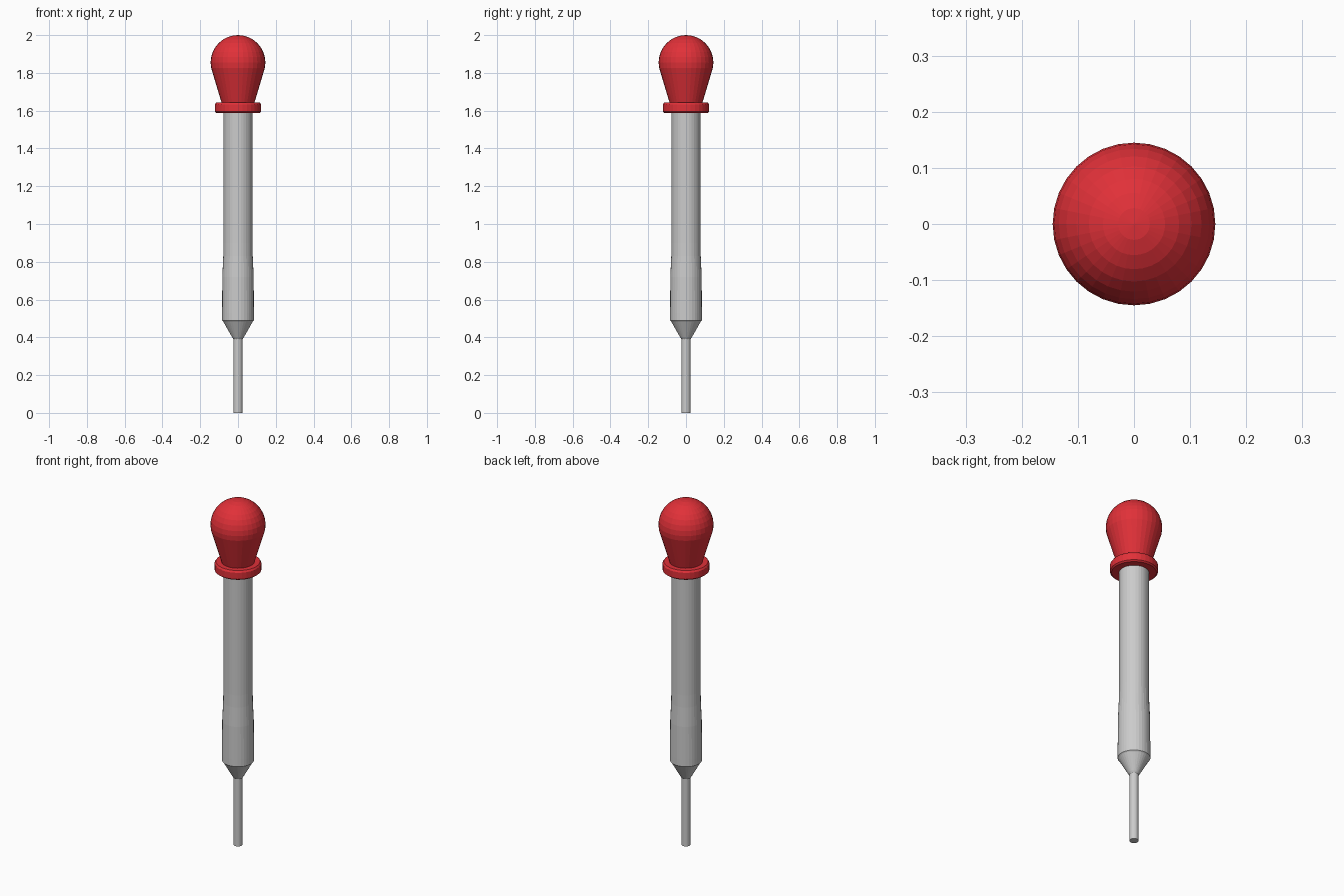
import bpy, bmesh
from math import sin, cos, pi, radians

if "Cube" in bpy.data.objects:
    bpy.data.objects.remove(bpy.data.objects["Cube"])

SIDES = 32


def lathe(name, profile, material=None):
    """Revolve a (radius, z) profile, listed bottom to top, around the z axis."""
    bm = bmesh.new()
    rings = []
    for r, z in profile:
        if r < 1e-5:
            rings.append([bm.verts.new((0, 0, z))] * SIDES)
        else:
            rings.append([bm.verts.new((r * cos(2 * pi * i / SIDES), r * sin(2 * pi * i / SIDES), z))
                          for i in range(SIDES)])
    for low, high in zip(rings, rings[1:]):
        for i in range(SIDES):
            j = (i + 1) % SIDES
            corners = [low[i], low[j], high[j], high[i]]
            bm.faces.new(list(dict.fromkeys(corners)))
    # Close the open ends
    if profile[0][0] > 1e-5:
        bm.faces.new(rings[0][::-1])
    if profile[-1][0] > 1e-5:
        bm.faces.new(rings[-1])
    bmesh.ops.recalc_face_normals(bm, faces=bm.faces)
    mesh = bpy.data.meshes.new(name)
    bm.to_mesh(mesh)
    bm.free()
    if material:
        mesh.materials.append(material)
    obj = bpy.data.objects.new(name, mesh)
    bpy.context.collection.objects.link(obj)
    return obj


red = bpy.data.materials.new("red_rubber")
red.diffuse_color = (0.75, 0.03, 0.04, 1)
red.use_nodes = True
red.node_tree.nodes["Principled BSDF"].inputs["Base Color"].default_value = red.diffuse_color

# Glass pipette: thin tip, shoulder cone, slightly swollen lower body, straight tube
lathe("glass_tube", [
    (0.024, 0.0), (0.024, 0.39), (0.031, 0.4), (0.079, 0.485), (0.084, 0.49), (0.084, 0.53),
    (0.083, 0.72), (0.078, 0.83), (0.077, 0.9), (0.077, 1.6),
])

# Rubber bulb: tapered neck, collar with softened rims, round top
R, CENTRE = 0.145, 1.855
dome = [(R * cos(radians(a * 11.25)), CENTRE + R * sin(radians(a * 11.25))) for a in range(-1, 8)]
lathe("rubber_bulb", [
    (0.115, 1.588), (0.123, 1.595), (0.123, 1.632), (0.116, 1.642), (0.087, 1.642),
] + dome + [(0, CENTRE + R)], red)
